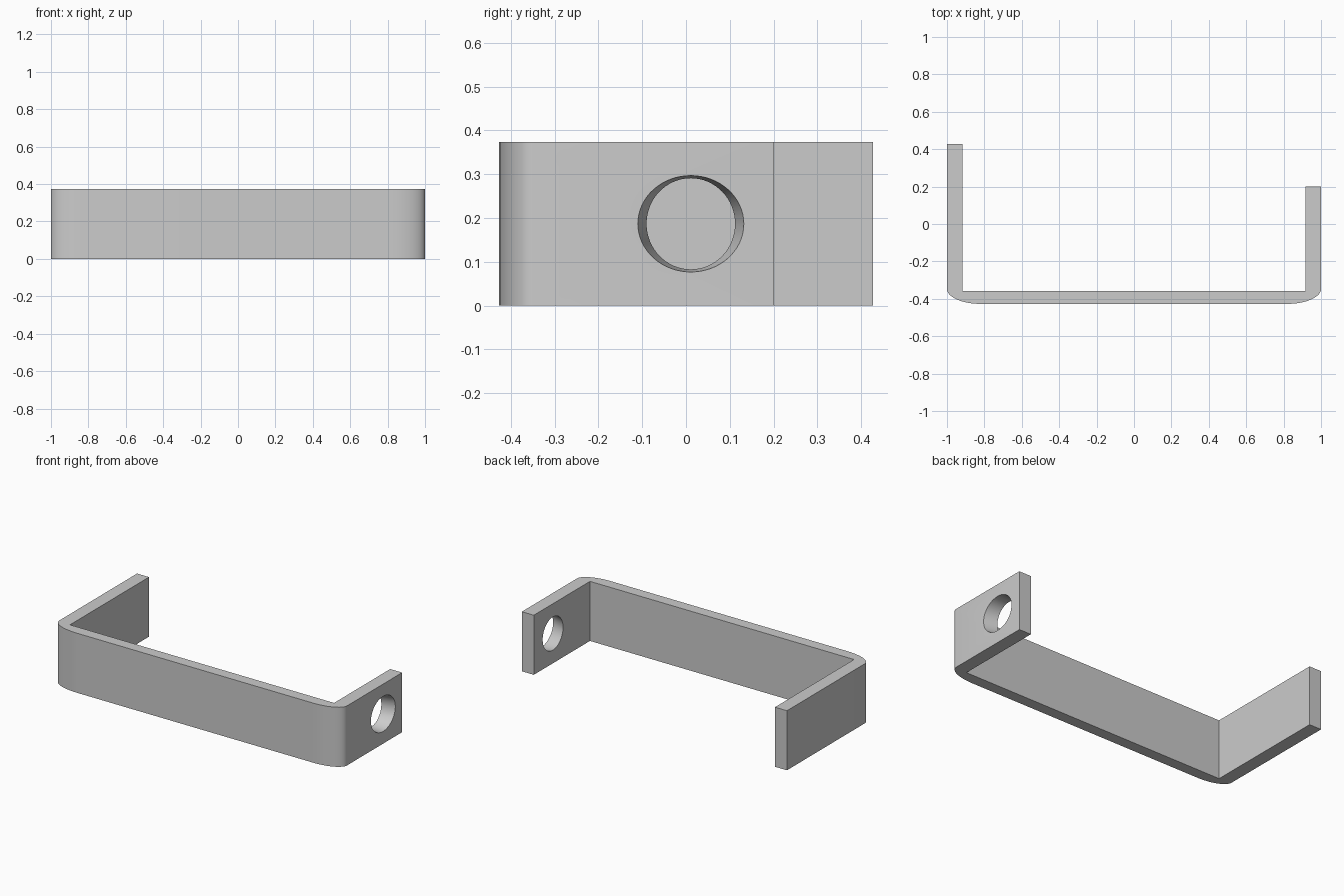
import bpy, bmesh, math

cube = bpy.data.objects.get("Cube")
if cube:
    bpy.data.objects.remove(cube, do_unlink=True)

HEIGHT = 0.374
FRONT, INNER_FRONT = -0.427, -0.357
LEFT_END, RIGHT_END = 0.2, 0.427
INNER_X = 0.917
BEND_X, BEND_Y = 0.18, 0.08
STEPS = 12

grey = bpy.data.materials.new("plain grey")
grey.use_nodes = True
colour = (0.6, 0.6, 0.6, 1)
grey.diffuse_color = colour
grey.node_tree.nodes["Principled BSDF"].inputs["Base Color"].default_value = colour


def make_object(name, bm):
    bmesh.ops.recalc_face_normals(bm, faces=bm.faces)
    mesh = bpy.data.meshes.new(name)
    bm.to_mesh(mesh)
    bm.free()
    mesh.materials.append(grey)
    obj = bpy.data.objects.new(name, mesh)
    bpy.context.collection.objects.link(obj)
    return obj


def bend(side):
    """Outer elliptical corner, from the arm round to the front."""
    return [(side * (1 - BEND_X + BEND_X * math.cos(a)), FRONT + BEND_Y - BEND_Y * math.sin(a))
            for a in (math.pi / 2 * i / STEPS for i in range(STEPS + 1))]


# Bent strip: outline seen from above, extruded upwards
outline = [(-1, RIGHT_END)] + bend(-1) + bend(1)[::-1] + [
    (1, LEFT_END), (INNER_X, LEFT_END), (INNER_X, INNER_FRONT),
    (-INNER_X, INNER_FRONT), (-INNER_X, RIGHT_END)]
bm = bmesh.new()
base = bm.faces.new([bm.verts.new((x, y, 0)) for x, y in outline])
top = bmesh.ops.extrude_face_region(bm, geom=[base])
bmesh.ops.translate(bm, vec=(0, 0, HEIGHT),
                    verts=[v for v in top["geom"] if isinstance(v, bmesh.types.BMVert)])
bracket = make_object("bracket_strip", bm)

# Tapered oval hole through the left arm
bm = bmesh.new()
rings = []
for t in (-0.3, 1.3):
    x = INNER_X + t * (1 - INNER_X)
    ry, rz = 0.101 + 0.02 * t, 0.104 + 0.006 * t
    rings.append([bm.verts.new((x, 0.011 + ry * math.cos(a), HEIGHT / 2 + rz * math.sin(a)))
                  for a in (math.tau * i / 64 for i in range(64))])
for i in range(64):
    j = (i + 1) % 64
    bm.faces.new((rings[0][i], rings[0][j], rings[1][j], rings[1][i]))
for ring in rings:
    bm.faces.new(ring)
cutter = make_object("hole_cutter", bm)
cutter.hide_render = True

cut = bracket.modifiers.new("arm hole", "BOOLEAN")
cut.operation = "DIFFERENCE"
cut.solver = "EXACT"
cut.object = cutter
bpy.ops.object.select_all(action="DESELECT")
bracket.select_set(True)
bpy.context.view_layer.objects.active = bracket
bpy.ops.object.modifier_apply(modifier=cut.name)
bpy.data.objects.remove(cutter, do_unlink=True)
bpy.ops.object.shade_smooth_by_angle(angle=math.radians(30))
